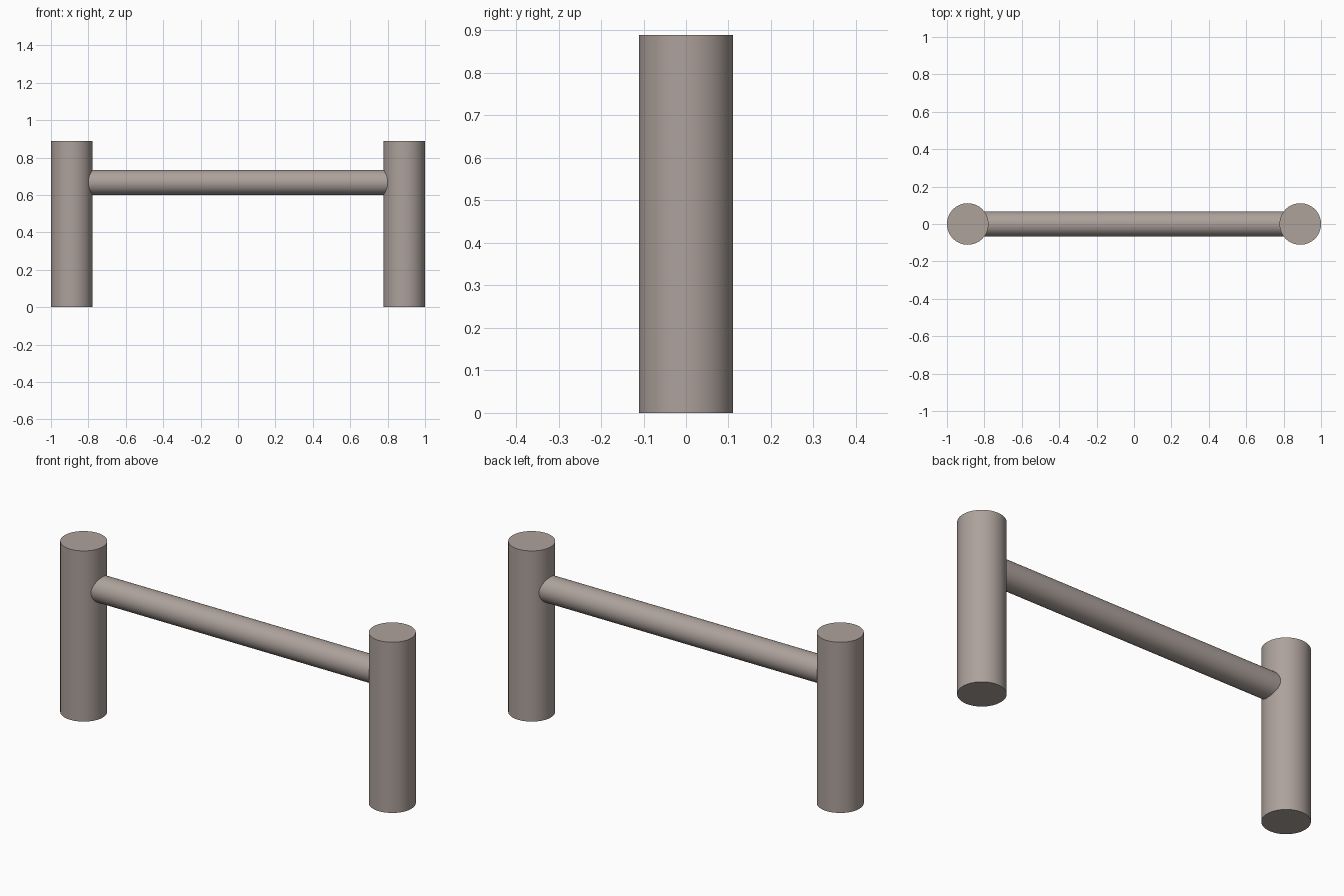
import bpy
import math

if "Cube" in bpy.data.objects:
    bpy.data.objects.remove(bpy.data.objects["Cube"])

# Single wood-grey colour
wood = bpy.data.materials.new("weathered wood")
wood.diffuse_color = (0.42, 0.36, 0.33, 1.0)
wood.use_nodes = True
wood.node_tree.nodes["Principled BSDF"].inputs["Base Color"].default_value = wood.diffuse_color


def rod(name, radius, length, location, rotation=(0, 0, 0)):
    bpy.ops.mesh.primitive_cylinder_add(vertices=64, radius=radius, depth=length,
                                        location=location, rotation=rotation)
    obj = bpy.context.object
    obj.name = name
    obj.data.materials.append(wood)
    bpy.ops.object.shade_smooth_by_angle(angle=math.radians(30))
    return obj


POST_RADIUS = 0.111
POST_HEIGHT = 0.889
POST_X = 1 - POST_RADIUS

# Upright posts
for side, label in ((-1, "left"), (1, "right")):
    rod(label + "_post", POST_RADIUS, POST_HEIGHT, (side * POST_X, 0, POST_HEIGHT / 2))

# Crossbar, its ends buried in the posts
rod("crossbar", 0.067, 2 * POST_X, (0, 0, 0.667), (0, math.pi / 2, 0))
